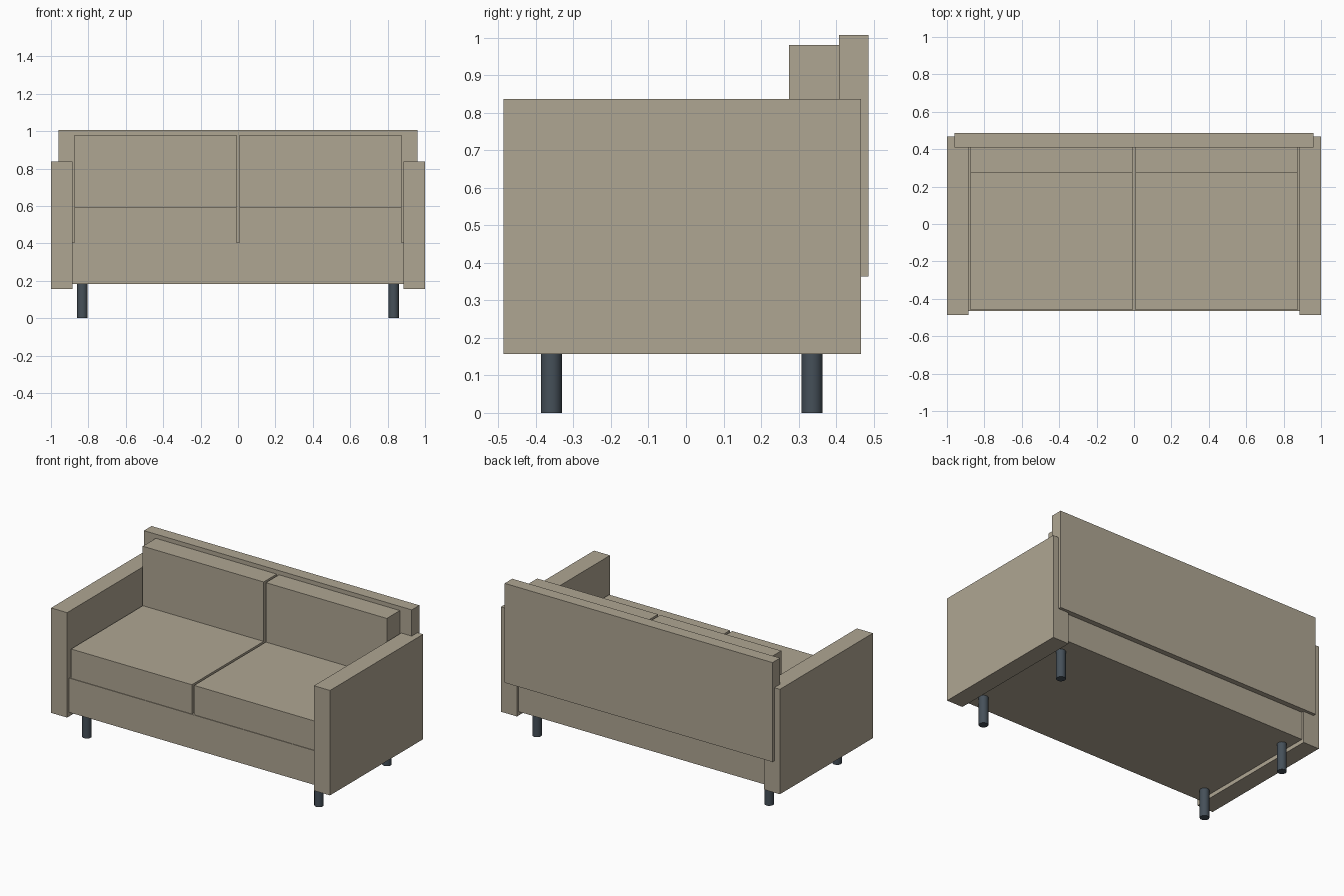
import bpy

if "Cube" in bpy.data.objects:
    bpy.data.objects.remove(bpy.data.objects["Cube"])


def material(name, color):
    m = bpy.data.materials.new(name)
    m.diffuse_color = color
    m.use_nodes = True
    m.node_tree.nodes["Principled BSDF"].inputs["Base Color"].default_value = m.diffuse_color
    return m


fabric = material("beige_fabric", (0.43, 0.38, 0.29, 1))
metal = material("dark_metal", (0.06, 0.08, 0.10, 1))


def box(name, x, y, z):
    """Box from (min, max) ranges along each axis."""
    bpy.ops.mesh.primitive_cube_add(size=1)
    ob = bpy.context.object
    ob.name = name
    ob.location = [(a + b) / 2 for a, b in (x, y, z)]
    ob.scale = [b - a for a, b in (x, y, z)]
    bpy.ops.object.transform_apply(location=True, rotation=False, scale=True)
    ob.data.materials.append(fabric)
    return ob


def mirror_x(ob):
    ob.modifiers.new("mirror", 'MIRROR')


# Frame: base between the arms, and the raised back panel behind
box("base", (-0.885, 0.885), (-0.465, 0.452), (0.183, 0.405))
box("back_panel", (-0.96, 0.96), (0.408, 0.486), (0.363, 1.007))

# Mirrored pairs: arms, seat cushions, back cushions
mirror_x(box("arms", (0.885, 1.0), (-0.486, 0.467), (0.157, 0.837)))
mirror_x(box("seat_cushions", (0.008, 0.874), (-0.461, 0.408), (0.405, 0.595)))
mirror_x(box("back_cushions", (0.008, 0.875), (0.274, 0.408), (0.55, 0.98)))

# Round legs, front and back pairs
for name, y in (("front_legs", -0.359), ("back_legs", 0.336)):
    bpy.ops.mesh.primitive_cylinder_add(vertices=24, radius=0.028, depth=0.183,
                                        location=(0.832, y, 0.0915))
    leg = bpy.context.object
    leg.name = name
    bpy.ops.object.transform_apply(location=True)
    leg.data.materials.append(metal)
    bpy.ops.object.shade_smooth_by_angle()
    mirror_x(leg)
